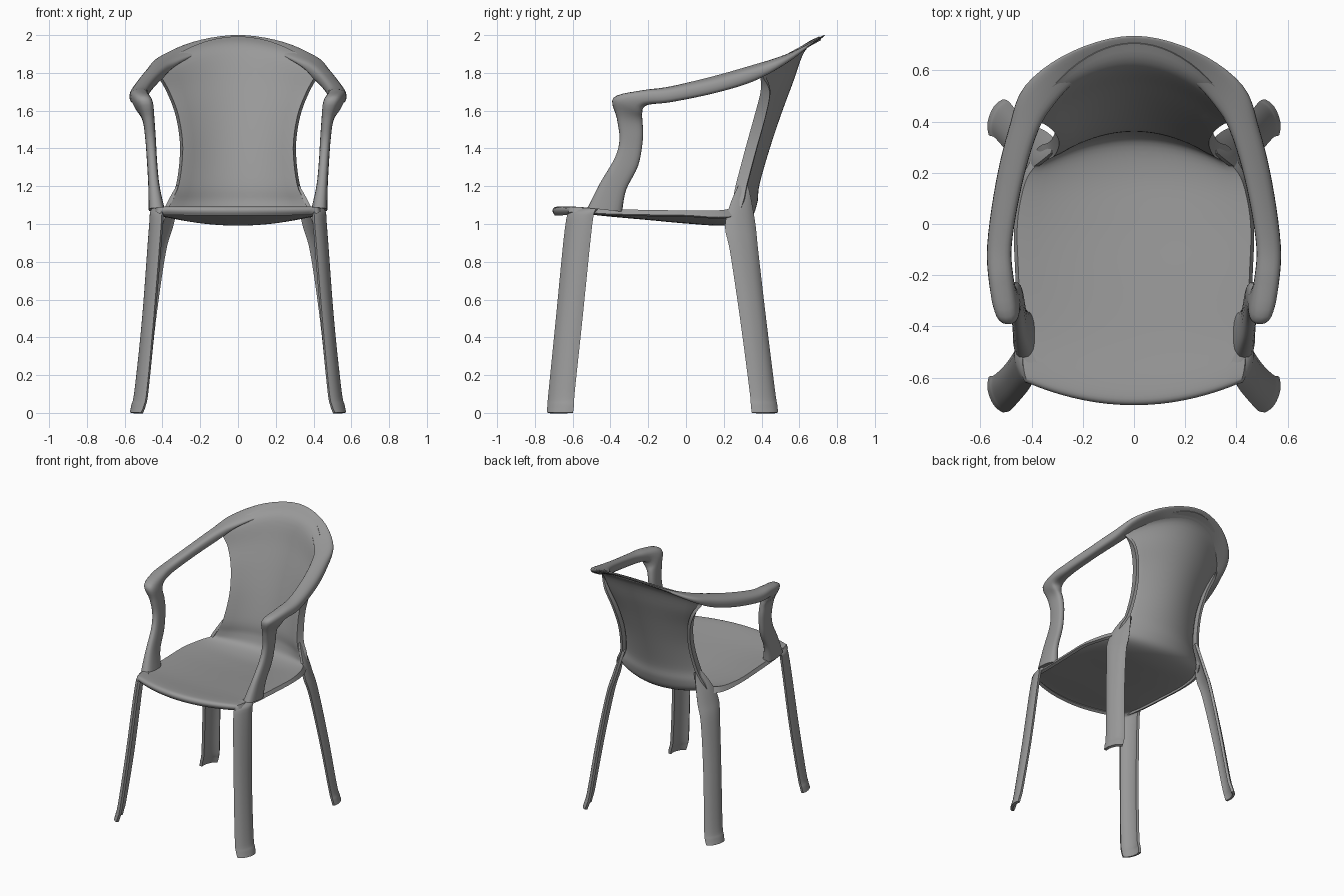
import bpy, bmesh, math
from mathutils import Vector

grey = bpy.data.materials.new("dark_grey_plastic")
grey.diffuse_color = (0.32, 0.32, 0.32, 1)


def spline(rows, steps):
    """Catmull-Rom interpolation through rows of numbers."""
    out = []
    n = len(rows)
    for i in range(n - 1):
        p0, p1, p2, p3 = (rows[max(i - 1, 0)], rows[i], rows[i + 1], rows[min(i + 2, n - 1)])
        for s in range(steps):
            t = s / steps
            out.append([0.5 * (2 * b + (c - a) * t + (2 * a - 5 * b + 4 * c - d) * t * t
                               + (3 * b - a - 3 * c + d) * t ** 3)
                        for a, b, c, d in zip(p0, p1, p2, p3)])
    out.append(list(rows[-1]))
    return out


def loft(name, sections, closed=False, thickness=0, mirror=False):
    """Skin a list of point rows into a smooth mesh object."""
    bm = bmesh.new()
    grid = [[bm.verts.new(p) for p in row] for row in sections]
    n = len(grid[0])
    for r0, r1 in zip(grid, grid[1:]):
        for j in range(n if closed else n - 1):
            k = (j + 1) % n
            bm.faces.new((r0[j], r0[k], r1[k], r1[j]))
    if closed:
        bm.faces.new(grid[0])
        bm.faces.new(grid[-1])
    bmesh.ops.recalc_face_normals(bm, faces=bm.faces)
    mesh = bpy.data.meshes.new(name)
    bm.to_mesh(mesh)
    bm.free()
    mesh.materials.append(grey)
    ob = bpy.data.objects.new(name, mesh)
    bpy.context.collection.objects.link(ob)
    if thickness:
        mod = ob.modifiers.new("thickness", 'SOLIDIFY')
        mod.thickness = thickness
        mod.offset = 0
    if mirror:
        ob.modifiers.new("mirror", 'MIRROR')
    bpy.ops.object.select_all(action='DESELECT')
    ob.select_set(True)
    bpy.context.view_layer.objects.active = ob
    bpy.ops.object.convert(target='MESH')
    bpy.ops.object.shade_smooth_by_angle(angle=math.radians(50))
    return ob


# Seat and backrest: one bent shell whose top flares into the rail
# half width, centre y, centre z, edge y, edge z, rim y, rim z
shell = [
    (0.40, -0.685, 1.050, -0.60, 1.055, 0.00, -0.01),
    (0.41, -0.695, 1.075, -0.61, 1.078, 0.00, -0.02),
    (0.425, -0.650, 1.080, -0.56, 1.080, 0.00, -0.02),
    (0.435, -0.450, 1.055, -0.42, 1.070, 0.00, -0.02),
    (0.445, -0.200, 1.032, -0.20, 1.065, 0.00, -0.02),
    (0.45, 0.020, 1.012, 0.00, 1.062, 0.00, -0.02),
    (0.42, 0.200, 1.003, 0.16, 1.062, 0.01, -0.03),
    (0.375, 0.325, 1.030, 0.235, 1.075, 0.03, -0.03),
    (0.350, 0.366, 1.110, 0.256, 1.120, 0.05, 0.00),
    (0.308, 0.378, 1.210, 0.275, 1.210, 0.05, 0.00),
    (0.288, 0.432, 1.400, 0.325, 1.400, 0.05, 0.00),
    (0.310, 0.492, 1.580, 0.372, 1.570, 0.05, 0.00),
    (0.358, 0.555, 1.750, 0.405, 1.700, 0.04, 0.00),
    (0.405, 0.622, 1.925, 0.405, 1.780, 0.01, 0.00),
    (0.435, 0.710, 1.983, 0.400, 1.815, 0.00, 0.00),
]
rows = []
for w, yc, zc, ye, ze, fy, fz in spline(shell, 5):
    row = []
    for i in range(-12, 13):
        u = i / 12
        row.append((w * u, yc + (ye - yc) * u * u, zc + (ze - zc) * u * u))
    row.insert(0, (-w - 0.008, ye + fy, ze + fz))
    row.append((w + 0.008, ye + fy, ze + fz))
    rows.append(row)
loft("seat_and_back", rows, thickness=0.022)

# Top rail, armrests and arm posts: one continuous tube
# centre, half-width vector, half-thickness vector
rail = [
    (0.00, 0.680, 1.965, 0.00, 0.055, 0.035, 0, -0.003, 0.005),
    (0.22, 0.625, 1.932, 0.02, 0.050, 0.030, 0, -0.004, 0.007),
    (0.375, 0.495, 1.860, 0.050, 0.045, 0.010, 0, 0, 0.024),
    (0.438, 0.350, 1.797, 0.053, 0.015, -0.008, 0, 0, 0.040),
    (0.49, 0.150, 1.738, 0.05, 0.010, -0.012, 0, 0, 0.041),
    (0.525, -0.080, 1.687, 0.048, 0, -0.008, 0, 0, 0.040),
    (0.518, -0.220, 1.668, 0.048, -0.010, 0, 0, -0.010, 0.040),
    (0.497, -0.308, 1.628, 0.048, 0, 0, 0, -0.076, 0.040),
    (0.474, -0.298, 1.550, 0.032, 0, 0, 0, -0.068, 0.008),
    (0.463, -0.290, 1.450, 0.028, 0, 0, 0, -0.062, 0.000),
    (0.455, -0.315, 1.330, 0.027, 0, 0, 0, -0.062, 0.020),
    (0.445, -0.385, 1.200, 0.030, 0, 0, 0, -0.068, 0.020),
    (0.430, -0.430, 1.075, 0.043, 0, 0, 0, -0.092, 0.010),
]
flip = [tuple(-v if i % 3 == 0 else v for i, v in enumerate(r)) for r in rail[:0:-1]]
rings = []
for s in spline(flip + rail, 5):
    c, a, b = Vector(s[0:3]), Vector(s[3:6]), Vector(s[6:9])
    ring = []
    for k in range(20):
        t = 2 * math.pi * k / 20
        ca, sa = math.cos(t), math.sin(t)
        ring.append(c + a * math.copysign(abs(ca) ** 0.75, ca)
                    + b * math.copysign(abs(sa) ** 0.75, sa))
    rings.append(ring)
loft("rail_and_arms", rings, closed=True)


# Legs: curved channels, each row = z, edge A x/y, edge B x/y, outward bulge
def leg(name, spec, side):
    sections = []
    for z, ax, ay, bx, by, bulge in spline(spec, 5):
        a, b = Vector((ax, ay, z)), Vector((bx, by, z))
        out = Vector((0.85, 0.5 * side, 0))
        sections.append([a.lerp(b, i / 10) + out * bulge * (1 - abs(i / 5 - 1) ** 2.5)
                         for i in range(11)])
    loft(name, sections, thickness=0.02, mirror=True)


leg("front_legs", [
    (1.078, 0.420, -0.450, 0.370, -0.560, 0.00),
    (1.068, 0.453, -0.480, 0.395, -0.605, 0.015),
    (0.98, 0.458, -0.500, 0.403, -0.632, 0.024),
    (0.50, 0.492, -0.550, 0.442, -0.680, 0.026),
    (0.12, 0.533, -0.590, 0.478, -0.718, 0.026),
    (0.04, 0.550, -0.595, 0.493, -0.725, 0.026),
    (0.00, 0.558, -0.600, 0.508, -0.727, 0.024),
], -1)
leg("rear_legs", [
    (1.20, 0.316, 0.275, 0.300, 0.325, 0.00),
    (1.09, 0.375, 0.230, 0.325, 0.345, 0.014),
    (0.98, 0.412, 0.208, 0.352, 0.362, 0.022),
    (0.85, 0.440, 0.235, 0.388, 0.375, 0.022),
    (0.50, 0.488, 0.288, 0.438, 0.415, 0.025),
    (0.12, 0.533, 0.338, 0.478, 0.462, 0.025),
    (0.04, 0.550, 0.345, 0.493, 0.475, 0.025),
    (0.00, 0.558, 0.350, 0.508, 0.478, 0.024),
], 1)
